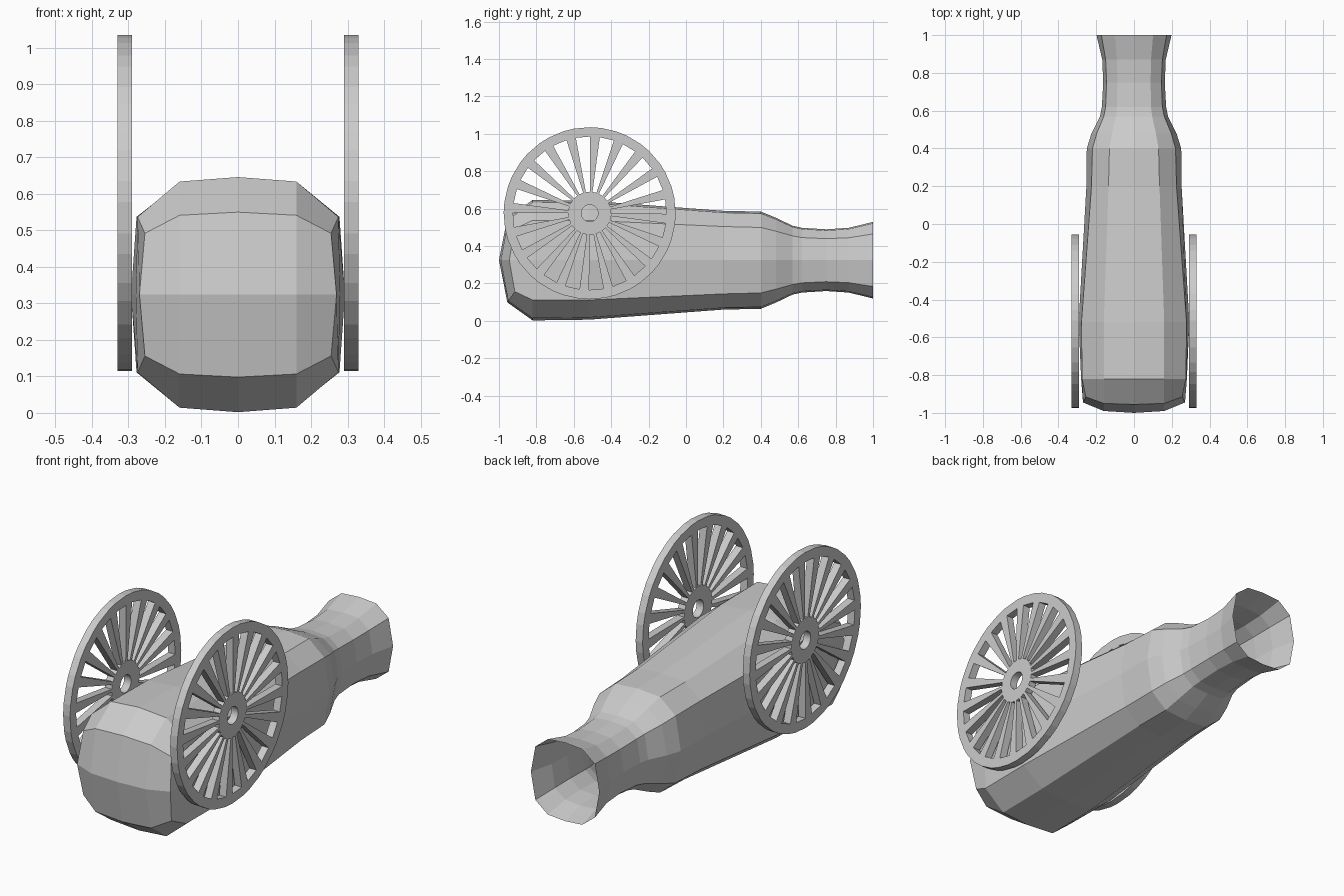
import bpy, bmesh
from math import sin, cos, radians

if "Cube" in bpy.data.objects:
    bpy.data.objects.remove(bpy.data.objects["Cube"])

ZC = 0.324  # height of the barrel axis


def finish(bm, name):
    bmesh.ops.recalc_face_normals(bm, faces=bm.faces)
    mesh = bpy.data.meshes.new(name)
    bm.to_mesh(mesh)
    bm.free()
    obj = bpy.data.objects.new(name, mesh)
    bpy.context.collection.objects.link(obj)
    return obj


def ring(bm, ys, w, cx, sx, h, ch):
    """12-sided boxy loop; ys = y of crown, shoulder, corner and side points."""
    quarter = [(0, h, ys[0]), (sx, h * 0.962, ys[1]), (cx, ch, ys[2]), (w, 0, ys[3])]
    right = quarter + [(x, -z, y) for x, z, y in reversed(quarter[:3])]
    loop = right + [(-x, z, y) for x, z, y in reversed(right[1:-1])]
    return [bm.verts.new((x, y, ZC + z)) for x, z, y in loop]


# Barrel: y, half width, corner x, shoulder x, half height, corner height
profile = [
    (-0.82, .280, .275, .160, .322, .213),
    (-0.52, .293, .278, .160, .318, .213),
    (0.20, .252, .225, .135, .264, .180),
    (0.40, .250, .220, .130, .260, .175),
    (0.48, .225, .197, .116, .227, .155),
    (0.57, .180, .160, .096, .184, .130),
    (0.62, .170, .150, .090, .173, .121),
    (0.75, .163, .145, .088, .165, .115),
    (0.87, .168, .150, .090, .173, .120),
    (0.985, .195, .170, .100, .201, .138),
    (1.00, .198, .172, .100, .205, .140),
]
bm = bmesh.new()
loops = [ring(bm, (-.955, -.95, -.915, -.945), .270, .255, .160, .226, .168)]
loops += [ring(bm, (p[0],) * 4, *p[1:]) for p in profile]
for a, b in zip(loops, loops[1:]):
    for i in range(12):
        j = (i + 1) % 12
        bm.faces.new((a[i], a[j], b[j], b[i]))

# Bulged closed end of the barrel
r = loops[0]
mid = bm.verts.new((0, -1, ZC))
cr, cl = (bm.verts.new((s * .16, -.99, ZC)) for s in (1, -1))
for f in ((r[0], r[1], cr, mid), (r[1], r[2], r[3], cr), (r[3], r[4], r[5], cr),
          (r[5], r[6], mid, cr), (r[6], r[7], cl, mid), (r[7], r[8], r[9], cl),
          (r[9], r[10], r[11], cl), (r[11], r[0], mid, cl)):
    bm.faces.new(f)
finish(bm, "barrel")

# Wheels: flat pierced disc, extruded and mirrored
SPOKES, WY, WZ, X_IN, THICK = 20, -0.515, 0.575, 0.29, 0.04
pitch = 360 / SPOKES
half = pitch * 0.2
angles = []
for k in range(SPOKES):
    centre = 86 + k * pitch
    angles += [radians(centre - half), radians(centre + half)]
bm = bmesh.new()
rings = [[bm.verts.new((X_IN, WY + rad * cos(t), WZ + rad * sin(t))) for t in angles]
         for rad in (.045, .115, .41, .46)]
n = len(angles)
for band in range(3):
    for i in range(n):
        if band == 1 and i % 2:
            continue  # opening between spokes
        j = (i + 1) % n
        a, b = rings[band], rings[band + 1]
        bm.faces.new((a[i], b[i], b[j], a[j]))
ext = bmesh.ops.extrude_face_region(bm, geom=bm.faces[:], use_keep_orig=True)
bmesh.ops.translate(bm, vec=(THICK, 0, 0),
                    verts=[v for v in ext["geom"] if isinstance(v, bmesh.types.BMVert)])
wheels = finish(bm, "wheels")
wheels.modifiers.new("mirror", 'MIRROR').use_axis = (True, False, False)
